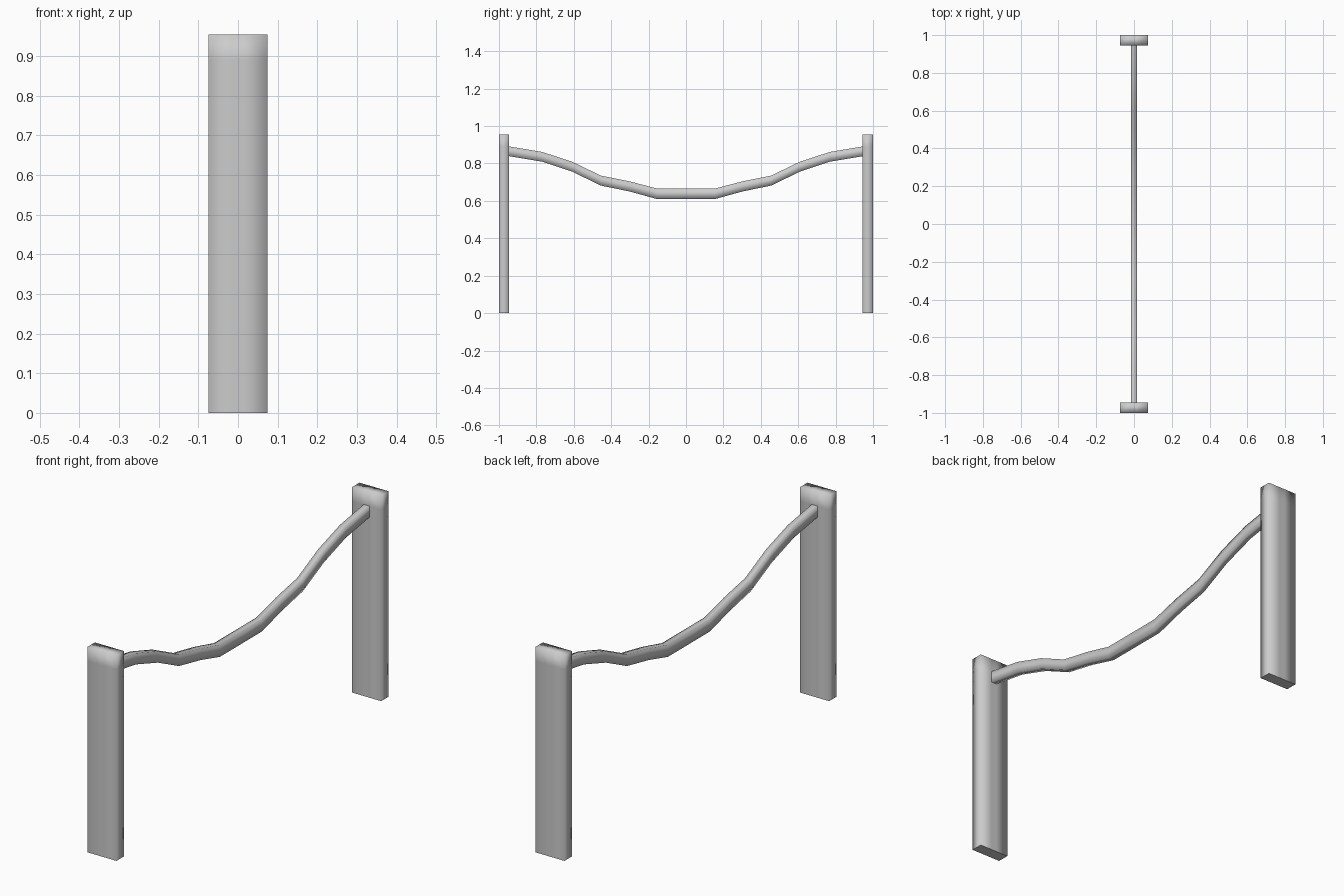
import bpy, bmesh
from mathutils import Vector, Matrix

if "Cube" in bpy.data.objects:
    bpy.data.objects.remove(bpy.data.objects["Cube"])

HALF_W = 0.015  # half width of the hanging rail


def finish(bm, name):
    bmesh.ops.recalc_face_normals(bm, faces=bm.faces)
    for f in bm.faces:
        f.smooth = f.normal.z > -0.99 or f.calc_center_median().z > 0.01
    for e in bm.edges:
        if any(not f.smooth for f in e.link_faces):
            e.smooth = False
    mesh = bpy.data.meshes.new(name)
    bm.to_mesh(mesh)
    bm.free()
    obj = bpy.data.objects.new(name, mesh)
    bpy.context.collection.objects.link(obj)
    return obj


def post(name, side):
    bm = bmesh.new()
    bmesh.ops.create_cube(bm, size=1, matrix=Matrix.Translation((0, side * 0.9725, 0.4775))
                          @ Matrix.Diagonal((0.15, 0.055, 0.955, 1)))
    # Loops where the rail meets the post, giving soft shading at the edges
    cuts = [((0, 0, z), (0, 0, 1)) for z in (0.84, 0.89)]
    cuts += [((x, 0, 0), (1, 0, 0)) for x in (-HALF_W, HALF_W)]
    for co, no in cuts:
        bmesh.ops.bisect_plane(bm, geom=bm.verts[:] + bm.edges[:] + bm.faces[:],
                               plane_co=Vector(co), plane_no=Vector(no))
    finish(bm, name)


# Two upright posts
post("front_post", -1)
post("back_post", 1)

# Sagging rail: half profile (y, bottom z, top z), mirrored about the middle
half = [(0.155, 0.61, 0.666), (0.30, 0.65, 0.704), (0.455, 0.682, 0.735),
        (0.61, 0.757, 0.81), (0.77, 0.81, 0.862), (0.95, 0.84, 0.892)]
path = [(-y, b, t) for y, b, t in reversed(half)] + half
bm = bmesh.new()
rings = [[bm.verts.new((x, y, z)) for x, z in
          ((-HALF_W, b), (HALF_W, b), (HALF_W, t), (-HALF_W, t))] for y, b, t in path]
for r, s in zip(rings, rings[1:]):
    for i in range(4):
        j = (i + 1) % 4
        bm.faces.new((r[i], r[j], s[j], s[i]))
finish(bm, "hanging_rail")
